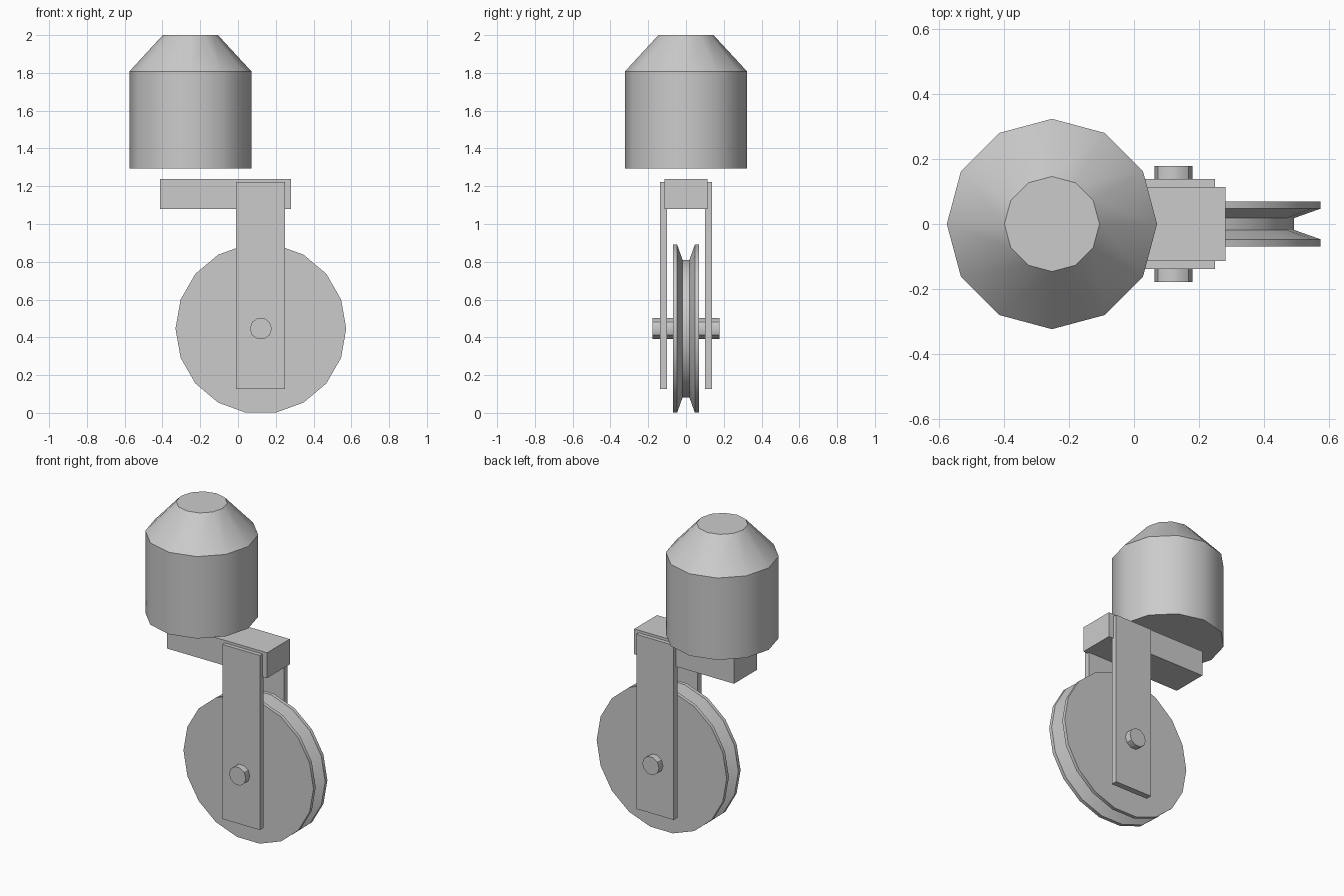
import bpy
import bmesh
from math import cos, sin, pi, radians
from mathutils import Matrix

cube = bpy.data.objects.get("Cube")
if cube:
    bpy.data.objects.remove(cube, do_unlink=True)

# Single grey material
GREY = (0.6, 0.6, 0.6, 1.0)
grey = bpy.data.materials.new("plain grey")
grey.use_nodes = True
grey.diffuse_color = GREY
grey.node_tree.nodes["Principled BSDF"].inputs["Base Color"].default_value = GREY


def finish(name, bm, matrix, smooth=False):
    bmesh.ops.recalc_face_normals(bm, faces=bm.faces)
    bm.transform(matrix)
    mesh = bpy.data.meshes.new(name)
    bm.to_mesh(mesh)
    bm.free()
    mesh.materials.append(grey)
    obj = bpy.data.objects.new(name, mesh)
    bpy.context.collection.objects.link(obj)
    if smooth:
        bpy.ops.object.select_all(action='DESELECT')
        obj.select_set(True)
        bpy.context.view_layer.objects.active = obj
        bpy.ops.object.shade_smooth_by_angle(angle=radians(36))
    return obj


def box(name, low, high):
    bm = bmesh.new()
    bmesh.ops.create_cube(bm, size=1)
    size = [b - a for a, b in zip(low, high)]
    centre = [(a + b) / 2 for a, b in zip(low, high)]
    return finish(name, bm, Matrix.Translation(centre) @ Matrix.Diagonal((*size, 1)))


def lathe(name, profile, sides, centre, along_y=False):
    """Revolve (radius, height) pairs and cap both ends."""
    bm = bmesh.new()
    rings = [[bm.verts.new((r * cos(2 * pi * i / sides), r * sin(2 * pi * i / sides), h))
              for i in range(sides)] for r, h in profile]
    for a, b in zip(rings, rings[1:]):
        for i in range(sides):
            j = (i + 1) % sides
            bm.faces.new((a[i], a[j], b[j], b[i]))
    bm.faces.new(rings[0])
    bm.faces.new(rings[-1])
    turn = Matrix.Rotation(pi / 2, 4, 'X') if along_y else Matrix()
    return finish(name, bm, Matrix.Translation(centre) @ turn, smooth=True)


# Motor housing with tapered cap
lathe("motor_housing", [(0.323, 1.293), (0.323, 1.808), (0.146, 2.0)], 12, (-0.252, 0, 0))

# Horizontal arm under the motor
box("support_arm", (-0.413, -0.113, 1.08), (0.281, 0.113, 1.239))

# Fork plates either side of the wheel
for side, y0, y1 in (("left", 0.1, 0.138), ("right", -0.138, -0.1)):
    box("fork_plate_" + side, (-0.011, y0, 0.126), (0.249, y1, 1.223))

# Grooved wheel and its axle
HUB = (0.121, 0, 0.446)
half = [(0.452, 0.069), (0.452, 0.047), (0.37, 0.018)]
rim = [(r, -h) for r, h in half] + half[::-1]
lathe("grooved_wheel", rim, 18, HUB, along_y=True)
lathe("axle", [(0.058, -0.178), (0.058, 0.178)], 10, HUB, along_y=True)
